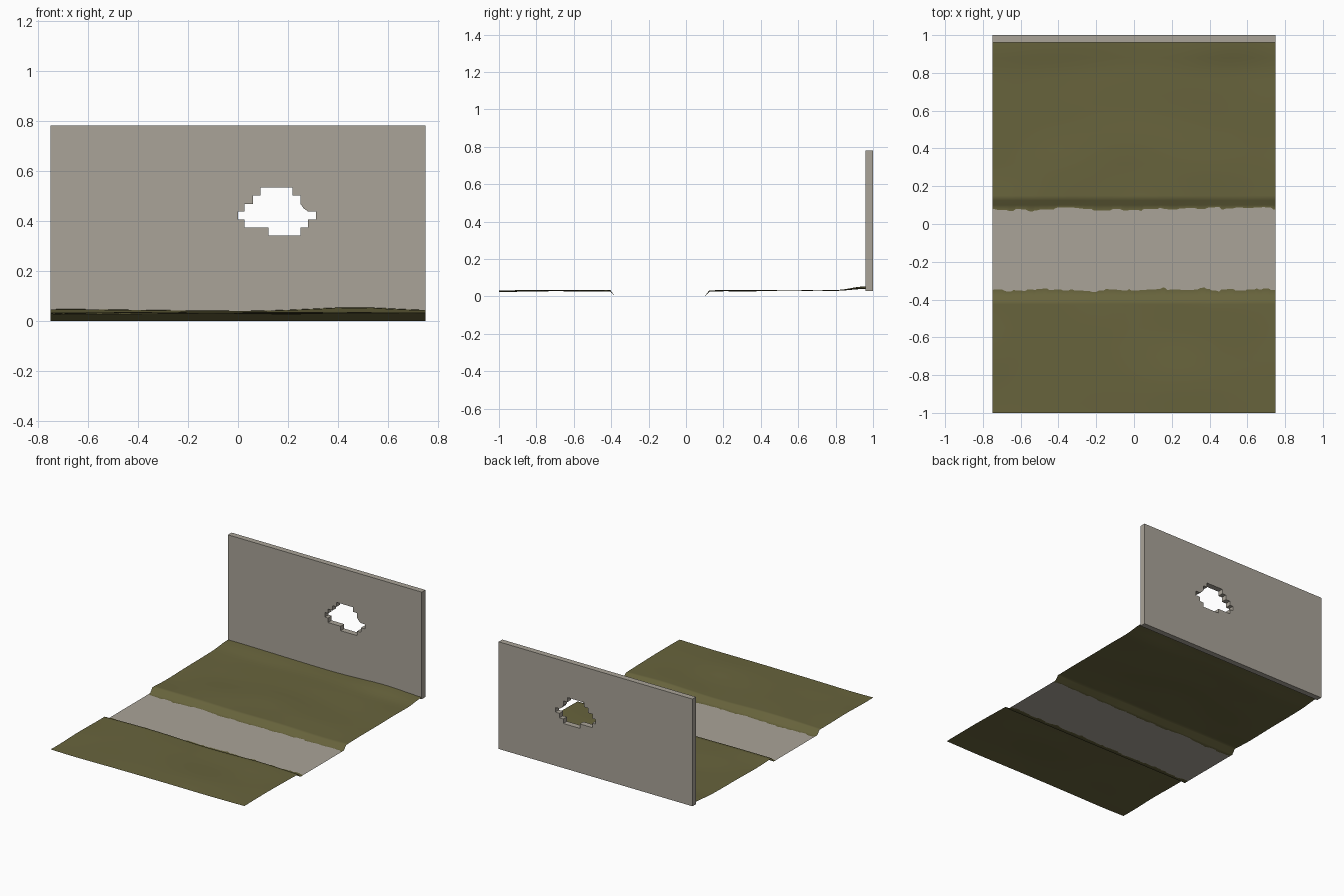
import bpy, bmesh, math, random
from mathutils import Vector, noise

if "Cube" in bpy.data.objects:
    bpy.data.objects.remove(bpy.data.objects["Cube"])

random.seed(4)


def material(name, rgb):
    m = bpy.data.materials.new(name)
    m.diffuse_color = (*rgb, 1)
    m.use_nodes = True
    m.node_tree.nodes["Principled BSDF"].inputs["Base Color"].default_value = m.diffuse_color
    return m


stone = material("warm grey stone", (0.40, 0.37, 0.315))
grass = material("olive grass", (0.138, 0.127, 0.046))


def smoothstep(a, b, t):
    t = min(max((t - a) / (b - a), 0), 1)
    return t * t * (3 - 2 * t)


# Height of the ground: flat path bed, steep banks, gentle bumps, rise at the wall
def height(x, y):
    if -0.381 < y < 0.101:
        return 0.0
    d = -0.38 - y if y < 0 else y - 0.1
    bank = min(d / 0.025, 1)
    bumps = 0.008 * noise.noise(Vector((x * 2.2, y * 3.5, 0.3)))
    rise = smoothstep(0.8, 0.96, y) * (0.012 + 0.008 * math.exp(-((x - 0.5) / 0.2) ** 2))
    return bank * (0.03 + bumps + rise)


# Ragged path edge: offset held over a few columns, then stepped
def ragged(n):
    out, v = [], 0.0
    while len(out) < n:
        v = 0.6 * v + random.uniform(-0.008, 0.008)
        out += [v] * random.randint(1, 4)
    return out[:n]


# Ground sheet with a path strip across it
cols = 120
near_edge, far_edge = ragged(cols + 1), ragged(cols + 1)
near = [-1 + 0.05 * i for i in range(12)] + [-0.425, -0.405, -0.38]
far = [0.1, 0.125, 0.15] + [0.2 + 0.04 * i for i in range(20)]
path_row = len(near)
bm = bmesh.new()
grid = []
for i in range(cols + 1):
    x = -0.75 + 1.5 * i / cols
    ys = near + [-0.347 + near_edge[i], 0.077 + far_edge[i]] + far
    grid.append([bm.verts.new((x, y, height(x, y))) for y in ys])
for a, b in zip(grid, grid[1:]):
    for j in range(len(a) - 1):
        f = bm.faces.new((a[j], b[j], b[j + 1], a[j + 1]))
        f.material_index = 1 if j == path_row else 0
        f.smooth = True
me = bpy.data.meshes.new("ground")
bm.to_mesh(me)
bm.free()
me.materials.append(grass)
me.materials.append(stone)
bpy.context.collection.objects.link(bpy.data.objects.new("ground", me))

# Back wall: filled outline with a broken hole, extruded to a slab
outer = [(-0.75, 0.03), (0.75, 0.03), (0.75, 0.78), (-0.75, 0.78)]
hole = [(0.09, 0.532), (0.218, 0.532), (0.218, 0.5), (0.25, 0.5), (0.25, 0.467),
        (0.262, 0.45), (0.28, 0.437), (0.312, 0.437), (0.312, 0.405), (0.28, 0.405),
        (0.28, 0.373), (0.25, 0.373), (0.25, 0.342), (0.122, 0.342), (0.122, 0.373),
        (0.025, 0.373), (0.025, 0.405), (0.0, 0.405), (0.0, 0.437), (0.025, 0.437),
        (0.025, 0.467), (0.06, 0.467), (0.06, 0.5), (0.09, 0.5)]
cu = bpy.data.curves.new("wall", 'CURVE')
cu.dimensions = '2D'
cu.fill_mode = 'BOTH'
cu.extrude = 0.02
for loop in (outer, hole):
    s = cu.splines.new('POLY')
    s.points.add(len(loop) - 1)
    for p, (x, z) in zip(s.points, loop):
        p.co = (x, z, 0, 1)
    s.use_cyclic_u = True
cu.materials.append(stone)
wall = bpy.data.objects.new("wall", cu)
wall.location = (0, 0.98, 0)
wall.rotation_euler = (math.pi / 2, 0, 0)
bpy.context.collection.objects.link(wall)
bpy.context.view_layer.objects.active = wall
wall.select_set(True)
bpy.ops.object.convert(target='MESH')
bpy.ops.object.shade_flat()
